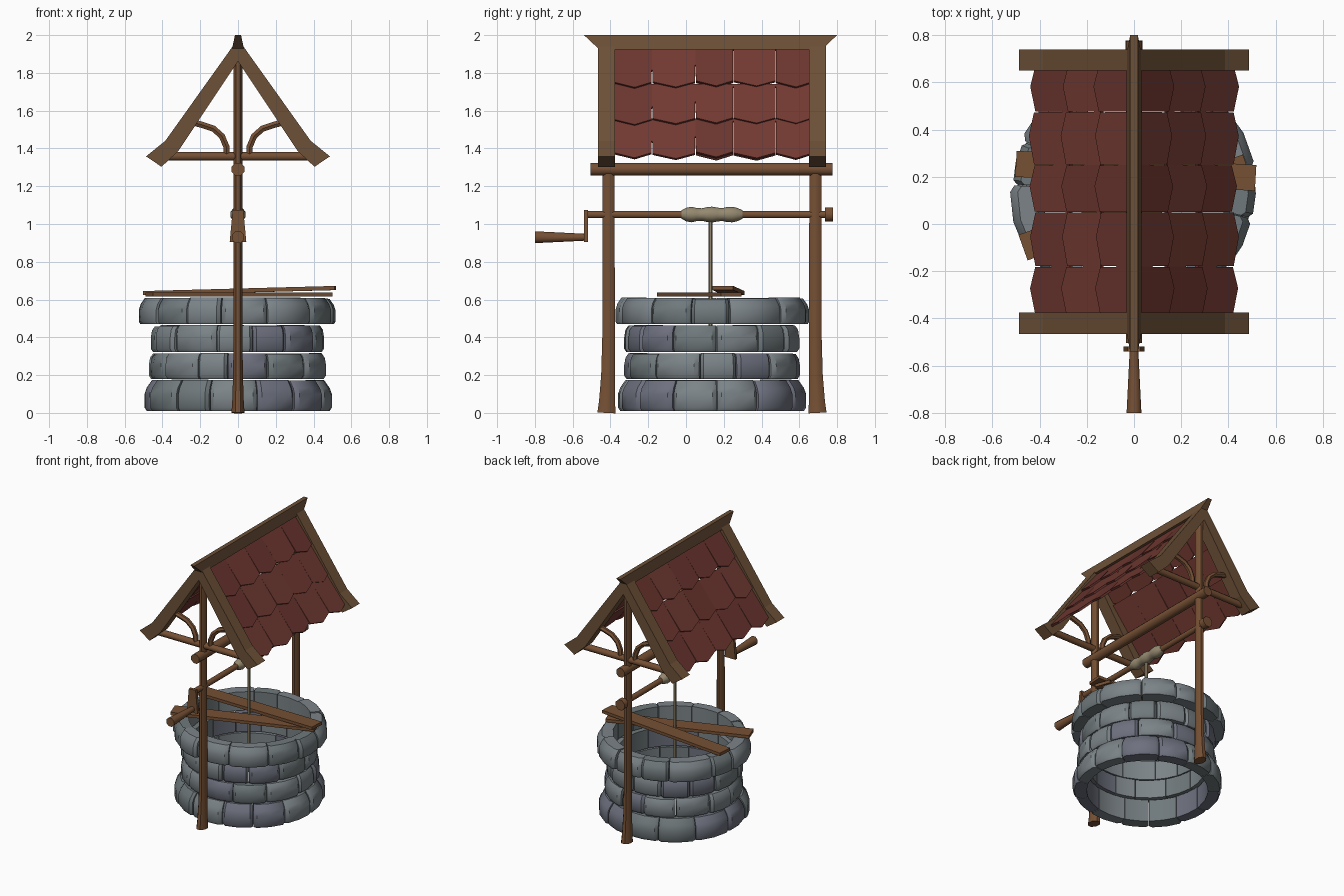
import bpy, bmesh, math, random
from mathutils import Vector

if "Cube" in bpy.data.objects:
    bpy.data.objects.remove(bpy.data.objects["Cube"])

random.seed(4)
CY = 0.14            # centre of the well along y
POST_Y = (-0.41, 0.685)


def material(name, rgb):
    m = bpy.data.materials.new(name)
    m.diffuse_color = (*rgb, 1)
    m.use_nodes = True
    m.node_tree.nodes["Principled BSDF"].inputs["Base Color"].default_value = m.diffuse_color
    return m


WOOD = material("wood", (0.18, 0.08, 0.034))
TRIM = material("trim_wood", (0.15, 0.08, 0.038))
ROPE = material("rope", (0.30, 0.25, 0.16))
TILES = [material("tile_a", (0.17, 0.042, 0.032)), material("tile_b", (0.15, 0.036, 0.028))]
STONES = [material("stone_a", (0.20, 0.23, 0.245)), material("stone_b", (0.155, 0.165, 0.21)),
          material("stone_c", (0.16, 0.19, 0.20))]


def loft(bm, rings, mat=0):
    """Skin a list of equal-length point loops and cap both ends."""
    loops = [[bm.verts.new(p) for p in r] for r in rings]
    n = len(loops[0])
    faces = [bm.faces.new(loops[0]), bm.faces.new(loops[-1][::-1])]
    for a, b in zip(loops, loops[1:]):
        for i in range(n):
            j = (i + 1) % n
            faces.append(bm.faces.new((a[i], b[i], b[j], a[j])))
    for f in faces:
        f.material_index = mat


def finish(name, bm, mats, smooth=None):
    bmesh.ops.recalc_face_normals(bm, faces=bm.faces[:])
    me = bpy.data.meshes.new(name)
    bm.to_mesh(me)
    bm.free()
    ob = bpy.data.objects.new(name, me)
    bpy.context.collection.objects.link(ob)
    for m in mats:
        me.materials.append(m)
    if smooth:
        bpy.ops.object.select_all(action='DESELECT')
        ob.select_set(True)
        bpy.context.view_layer.objects.active = ob
        bpy.ops.object.shade_smooth_by_angle(angle=math.radians(smooth))
    return ob


def tube(name, path, radii, mat=WOOD, n=8, squash=1.0):
    """Round bar along a path; squash flattens it along its side axis."""
    pts = [Vector(p) for p in path]
    rings = []
    for i, p in enumerate(pts):
        t = (pts[min(i + 1, len(pts) - 1)] - pts[max(i - 1, 0)]).normalized()
        ref = Vector((0, 1, 0)) if abs(t.y) < 0.9 else Vector((0, 0, 1))
        side = t.cross(ref).normalized()
        up = side.cross(t)
        rings.append([p + radii[i] * (side * math.cos(a) * squash + up * math.sin(a))
                      for a in (2 * math.pi * (k + 0.5) / n for k in range(n))])
    bm = bmesh.new()
    loft(bm, rings)
    return finish(name, bm, [mat], 50)


def prism(name, outline, y0, y1, mat):
    """Extrude an (x, z) outline along y."""
    bm = bmesh.new()
    loft(bm, [[(x, y, z) for x, z in outline] for y in (y0, y1)])
    return finish(name, bm, [mat])


# Stone courses: z0, z1, outer radius, inner radius, bottom bevel, top bevel, start angle
COURSES = [(0.01, 0.177, 0.51, 0.41, 0.012, 0.04, 5),
           (0.18, 0.317, 0.475, 0.39, 0.012, 0.022, 17),
           (0.322, 0.466, 0.465, 0.39, 0.012, 0.022, 2),
           (0.47, 0.612, 0.525, 0.415, 0.008, 0.032, 14)]
N = 13
for ci, (z0, z1, ro, ri, bb, bt, start) in enumerate(COURSES):
    bm = bmesh.new()
    cuts = [math.radians(start + 360 * (i + random.uniform(-.15, .15)) / N) for i in range(N)]
    cuts.append(cuts[0] + 2 * math.pi)
    for a0, a1 in zip(cuts, cuts[1:]):
        r = ro + random.uniform(-0.012, 0.004)
        top = z1 - random.uniform(0, 0.008)
        rings = []
        for f, inset in ((0.01, 0.02), (0.1, 0.003), (0.5, 0), (0.9, 0.003), (0.99, 0.02)):
            a = a0 + (a1 - a0) * f
            q = r - inset
            prof = [(ri, z0), (q - bb, z0), (q, z0 + bb * 1.5), (q, z0 + (top - z0) * 0.55),
                    (q - bt * 0.3, top - bt), (q - bt, top), (ri, top)]
            rings.append([(d * math.cos(a), CY + d * math.sin(a), z) for d, z in prof])
        loft(bm, rings, random.choice((0, 0, 1, 2)))
    finish(f"stone_course_{ci + 1}", bm, STONES, 40)

# Posts, flared outward at the foot
for tag, y, out in (("front", POST_Y[0], -1), ("back", POST_Y[1], 1)):
    tube(f"{tag}_post",
         [(0, y + 0.011 * out, 0), (0, y + 0.008 * out, 0.06), (0, y + 0.003 * out, 0.2),
          (0, y, 0.4), (0, y, 1.87)],
         [0.052, 0.046, 0.039, 0.036, 0.034], squash=0.72)
    # Tie beam and curved braces of each gable
    tube(f"{tag}_tie_beam", [(-0.38, y, 1.358), (0.38, y, 1.358)], [0.024, 0.024])
    for s, side in ((-1, "left"), (1, "right")):
        tube(f"{tag}_{side}_brace",
             [(s * x, y, z) for x, z in ((.06, 1.36), (.062, 1.41), (.085, 1.465), (.13, 1.505),
                                         (.19, 1.525), (.265, 1.545))], [0.019] * 6, n=6)
        # Barge board with kicked-out end
        prism(f"{tag}_{side}_barge_board",
              [(s * x, z) for x, z in ((0, 1.955), (.025, 1.945), (.385, 1.44), (.487, 1.358),
                                       (.405, 1.303), (.317, 1.385), (0, 1.862))],
              y - 0.045 + 0.01 * out, y + 0.045 + 0.01 * out, TRIM)

# Ridge beam with undercut ends
bm = bmesh.new()
loft(bm, [[(-w, a, z), (w, a, z), (w, b, z), (-w, b, z)]
          for w, a, b, z in ((.032, -.46, .72, 1.925), (.016, -.54, .80, 2.0))])
finish("ridge_beam", bm, [TRIM])

# Long beam under the roof
tube("roof_beam", [(0, -0.505, 1.29), (0, 0.775, 1.29)], [0.036, 0.036])

# Roof tiles: five pointed tiles in three overlapping rows on each slope
seams = (-0.385, -0.18, 0.05, 0.25, 0.475, 0.67)
down, out = Vector((0.584, 0, -0.812)), Vector((0.812, 0, 0.584))
for s, side in ((-1, "left"), (1, "right")):
    bm = bmesh.new()
    for row, bottom in enumerate((0.235, 0.475, 0.70)):
        for y0, y1 in zip(seams, seams[1:]):
            b = bottom + random.uniform(-0.012, 0.006)
            lift = 0.012 + random.uniform(-0.003, 0.004)
            t0 = bottom - 0.27
            w = y1 - y0
            shape = [(y0, t0), (y1, t0), (y1 - .002, b - .035), (y0 + w * .55, b), (y0 + .002, b - .035)]
            rings = []
            for thick in (0, 0.015):
                loop = []
                for y, t in shape:
                    p = Vector((0.01, y, 1.9)) + down * t + out * (lift * (t - t0) / 0.27 + thick)
                    loop.append((s * p.x, y, p.z))
                rings.append(loop)
            loft(bm, rings, random.choice((0, 1)))
    finish(f"{side}_roof_tiles", bm, TILES)

# Windlass: axle, end knob, crank arm and handle
tube("axle", [(0, -0.53, 1.05), (0, 0.75, 1.05)], [0.021, 0.021])
tube("axle_knob", [(0, 0.735, 1.05), (0, 0.778, 1.05)], [0.04, 0.04])
prism("crank_arm", [(-.028, 1.075), (.028, 1.075), (.044, .905), (-.044, .905)], -0.54, -0.518, WOOD)
tube("crank_handle", [(0, -0.8, 0.93), (0, -0.52, 0.93)], [0.034, 0.019])

# Coiled and hanging rope
coil = [.022, .036, .041, .035, .033, .039, .042, .037, .034, .04, .041, .035, .022]
tube("rope_coil", [(0, -0.025 + 0.325 * i / 12, 1.05) for i in range(13)], coil, ROPE, n=10)
tube("hanging_rope", [(0, 0.13, 1.05), (0, 0.13, 0.35)], [0.011, 0.011], ROPE, n=6)


# Loose planks lying across the rim
def plank(name, start, end, width, thick):
    a, b = Vector(start), Vector(end)
    side = (b - a).cross(Vector((0, 0, 1))).normalized() * width / 2
    up = Vector((0, 0, thick / 2))
    bm = bmesh.new()
    loft(bm, [[p - side - up, p + side - up, p + side + up, p - side + up] for p in (a, b)])
    finish(name, bm, [WOOD])


plank("lower_plank", (-0.47, -0.1, 0.627), (0.48, 0.24, 0.627), 0.115, 0.022)
plank("upper_plank", (-0.5, 0.255, 0.634), (0.515, 0.195, 0.661), 0.11, 0.022)
